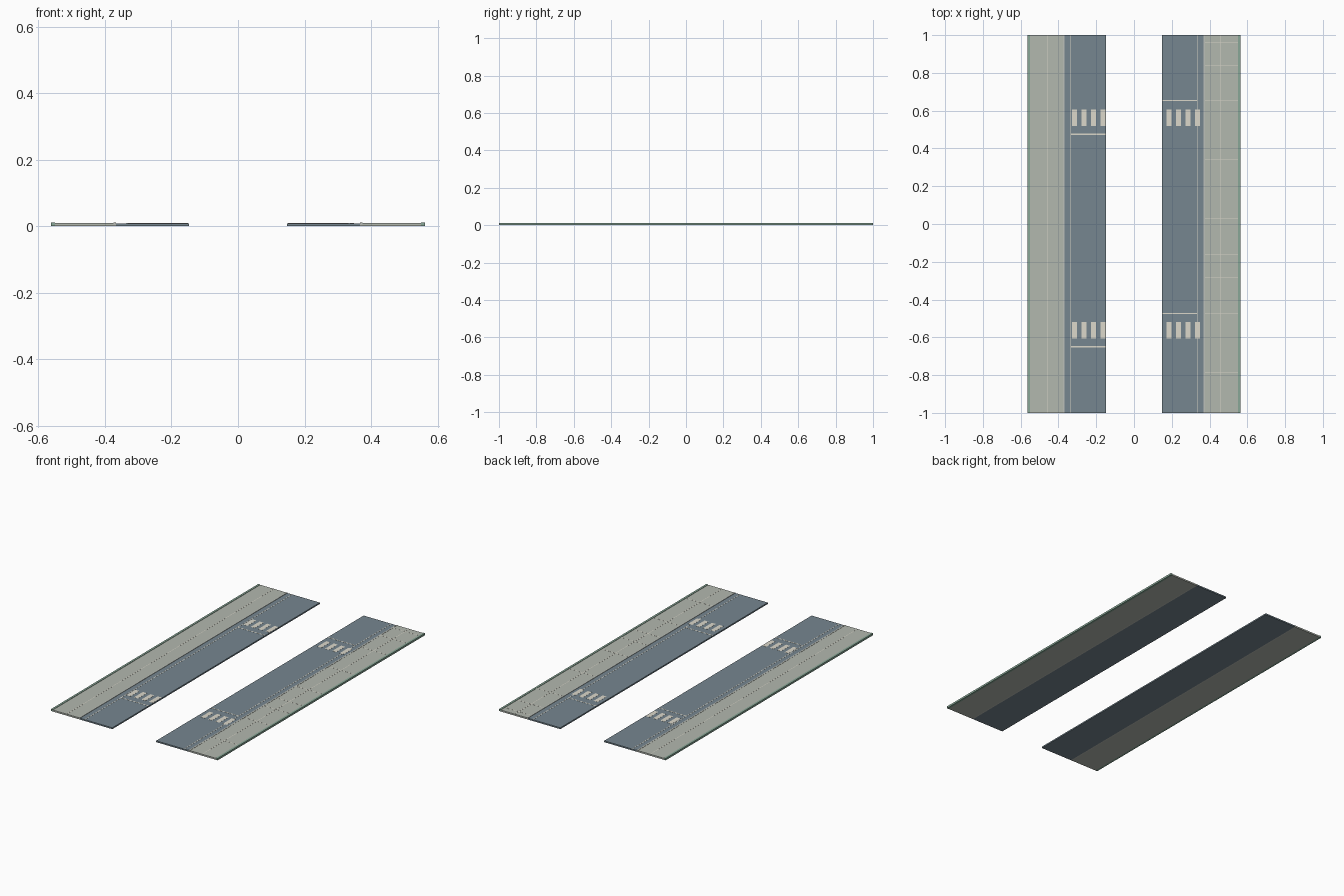
import bpy

if "Cube" in bpy.data.objects:
    bpy.data.objects.remove(bpy.data.objects["Cube"])


def material(name, rgb):
    m = bpy.data.materials.new(name)
    m.diffuse_color = (*rgb, 1)
    m.use_nodes = True
    m.node_tree.nodes["Principled BSDF"].inputs["Base Color"].default_value = m.diffuse_color
    return m


ASPHALT = material("asphalt", (0.18, 0.24, 0.28))
PAVING = material("paving", (0.45, 0.48, 0.43))
GREEN = material("verge_green", (0.25, 0.39, 0.31))
CREAM = material("marking_cream", (0.72, 0.69, 0.60))
KERB = material("kerb_stone", (0.50, 0.52, 0.48))


def boxes(name, mat, items):
    """One mesh made of boxes given as (x0, x1, y0, y1, z0, z1)."""
    verts, faces = [], []
    for x0, x1, y0, y1, z0, z1 in items:
        n = len(verts)
        verts += [(x, y, z) for z in (z0, z1)
                  for x, y in ((x0, y0), (x1, y0), (x1, y1), (x0, y1))]
        quads = [(3, 2, 1, 0), (4, 5, 6, 7)]
        quads += [(i, (i + 1) % 4, (i + 1) % 4 + 4, i + 4) for i in range(4)]
        faces += [tuple(n + i for i in q) for q in quads]
    me = bpy.data.meshes.new(name)
    me.from_pydata(verts, [], faces)
    me.materials.append(mat)
    ob = bpy.data.objects.new(name, me)
    bpy.context.collection.objects.link(ob)
    return ob


ROAD_TOP, WALK_TOP = 0.0085, 0.0095
MARK = (ROAD_TOP - 0.001, ROAD_TOP + 0.0006)
JOINT = (WALK_TOP - 0.001, WALK_TOP + 0.0004)


def span(side, a, b):
    return tuple(sorted((side * a, side * b)))


for label, s in (("left", -1), ("right", 1)):
    # Carriageway, pavement, kerb and green outer edge
    boxes(label + "_road", ASPHALT, [(*span(s, 0.148, 0.367), -1, 1, 0, ROAD_TOP)])
    boxes(label + "_pavement", PAVING, [(*span(s, 0.375, 0.550), -1, 1, 0, WALK_TOP)])
    boxes(label + "_kerb", KERB, [(*span(s, 0.367, 0.375), -1, 1, 0, 0.0105)])
    boxes(label + "_green_edge", GREEN, [(*span(s, 0.550, 0.563), -1, 1, 0, 0.0115)])
    # Thin lines running along the street
    boxes(label + "_edge_line", CREAM, [(*span(s, 0.333, 0.337), -1, 1, *MARK)])
    boxes(label + "_pavement_seam", CREAM, [(*span(s, 0.456, 0.459), -1, 1, *JOINT)])

# Crosswalk stripes
for label, first in (("left", -0.328), ("right", 0.172)):
    boxes(label + "_crosswalks", CREAM,
          [(first + i * 0.050, first + i * 0.050 + 0.027, yc - 0.043, yc + 0.043, *MARK)
           for yc in (0.563, -0.563) for i in range(4)])

# Stop lines, before each crosswalk in the driving direction
for label, x0, x1, ys in (("left", -0.333, -0.150, (0.475, -0.650)),
                          ("right", 0.150, 0.333, (0.653, -0.473))):
    boxes(label + "_stop_lines", CREAM,
          [(x0, x1, y - 0.003, y + 0.003, *MARK) for y in ys])

# Cross joints on the right pavement
joints = (0.96, 0.84, 0.653, 0.34, 0.027, -0.16, -0.285, -0.473, -0.785)
boxes("right_pavement_joints", CREAM,
      [(0.375, 0.550, y - 0.0015, y + 0.0015, *JOINT) for y in joints])
